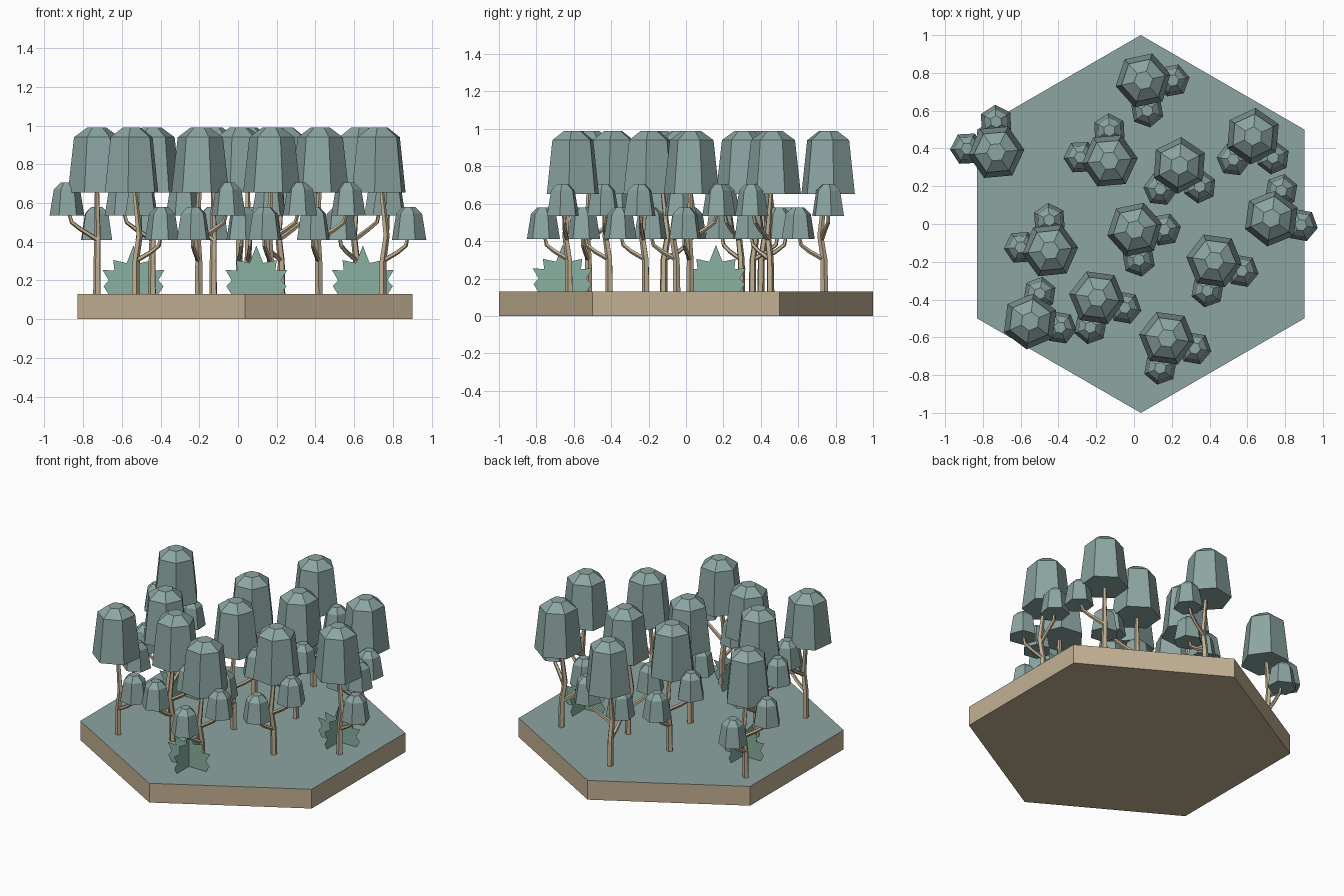
import bpy, bmesh, math
from mathutils import Vector, Matrix

if "Cube" in bpy.data.objects:
    bpy.data.objects.remove(bpy.data.objects["Cube"])


def material(name, rgb):
    m = bpy.data.materials.new(name)
    m.diffuse_color = (*rgb, 1)
    m.use_nodes = True
    m.node_tree.nodes["Principled BSDF"].inputs["Base Color"].default_value = m.diffuse_color
    return m


TEAL = material("muted teal", (0.262, 0.378, 0.362))
TAN = material("pale wood", (0.54, 0.435, 0.292))
GREEN = material("bush green", (0.25, 0.44, 0.35))
GROUND = 0.13


def finish(bm, name, mats, recalc=True):
    if recalc:
        bmesh.ops.recalc_face_normals(bm, faces=bm.faces)
    me = bpy.data.meshes.new(name)
    bm.to_mesh(me)
    bm.free()
    for m in mats:
        me.materials.append(m)
    ob = bpy.data.objects.new(name, me)
    bpy.context.collection.objects.link(ob)
    return ob


def loft(bm, rings):
    """Skin a list of equal-sized point rings and close both ends."""
    rings = [[bm.verts.new(p) for p in r] for r in rings]
    n = len(rings[0])
    for a, b in zip(rings, rings[1:]):
        for i in range(n):
            j = (i + 1) % n
            bm.faces.new((a[i], a[j], b[j], b[i]))
    bm.faces.new(rings[0][::-1])
    bm.faces.new(rings[-1])


def ring(c, r, n, turn=0.0):
    return [Vector((c[0] + r * math.cos(turn + i * math.tau / n),
                    c[1] + r * math.sin(turn + i * math.tau / n), c[2])) for i in range(n)]


def tube(bm, pts, radii, n=5):
    pts = [Vector(p) for p in pts]
    rings = []
    for i, p in enumerate(pts):
        d = pts[min(i + 1, len(pts) - 1)] - pts[max(i - 1, 0)]
        q = Vector((0, 0, 1)).rotation_difference(d.normalized())
        rings.append([p + q @ v for v in ring((0, 0, 0), radii[i], n)])
    loft(bm, rings)


def canopy(bm, x, y, profile, turn):
    loft(bm, [ring((x, y, z), r, 6, turn) for r, z in profile])


# Hexagonal ground tile: teal top, wooden sides
bm = bmesh.new()
loft(bm, [ring((0.036, 0, z), 1.0, 6, math.pi / 6) for z in (0, GROUND)])
bmesh.ops.recalc_face_normals(bm, faces=bm.faces)
for f in bm.faces:
    f.material_index = 1 if f.normal.z > 0.5 else 0
finish(bm, "ground_tile", [TAN, TEAL])

# Trees: x, y, heading of the upper branch in degrees
TREES = [(0.05, 0.76, 0), (0.63, 0.465, -47), (-0.73, 0.38, 173), (-0.13, 0.335, 173),
         (0.24, 0.31, -46), (0.727, 0.03, 70), (0.005, -0.03, 0), (-0.445, -0.14, 174),
         (0.425, -0.195, -20), (-0.195, -0.39, -20), (-0.55, -0.515, 71), (0.175, -0.605, -20)]
LARGE = [(0.15, 0.653), (0.118, 0.94), (0.05, 0.99)]
SMALL = [(0.09, 0.0), (0.068, 0.135), (0.032, 0.17)]

for k, (x, y, a) in enumerate(TREES):
    M = Matrix.Translation((x, y, 0)) @ Matrix.Rotation(math.radians(a), 4, "Z")
    # Trunk with two crooked branches
    bm = bmesh.new()
    tube(bm, [(0, -0.02, GROUND - 0.01), (0, -0.022, 0.3), (0, -0.042, 0.43), (0, -0.015, 0.67)],
         [0.021, 0.019, 0.017, 0.012])
    tube(bm, [(0, -0.035, 0.41), (0.085, -0.015, 0.465), (0.13, 0, 0.50), (0.145, 0, 0.55)],
         [0.013, 0.012, 0.011, 0.009])
    tube(bm, [(0, -0.02, 0.30), (0.008, -0.10, 0.345), (0.012, -0.145, 0.38), (0.015, -0.155, 0.43)],
         [0.013, 0.012, 0.011, 0.009])
    bm.transform(M)
    finish(bm, f"tree_trunk_{k + 1}", [TAN])
    # One large and two small crowns
    bm = bmesh.new()
    canopy(bm, 0, 0, LARGE, math.radians(12))
    canopy(bm, 0.155, 0, [(r, z + 0.535) for r, z in SMALL], math.radians(10))
    canopy(bm, 0.02, -0.16, [(r, z + 0.41) for r, z in SMALL], math.radians(-20))
    bm.transform(M)
    finish(bm, f"tree_crowns_{k + 1}", [TEAL])

# Bushes: two crossed flat spiky leaves each
HALF = [(0, 0.25), (0.035, 0.16), (0.105, 0.175), (0.098, 0.12), (0.16, 0.125),
        (0.128, 0.07), (0.155, 0.04), (0.13, 0.0)]
outline = HALF + [(-u, z) for u, z in HALF[:0:-1]]
for k, (x, y) in enumerate([(0.095, -0.66), (0.645, 0.16), (-0.54, 0.16)]):
    bm = bmesh.new()
    for dx, dy in ((1, 0), (0, 1)):
        rim = [bm.verts.new((x + u * dx, y + u * dy, GROUND + z)) for u, z in outline]
        mid = bm.verts.new((x, y, GROUND + 0.03))
        for i in range(len(rim)):
            bm.faces.new((mid, rim[i], rim[(i + 1) % len(rim)]))
    finish(bm, f"bush_{k + 1}", [GREEN], recalc=False)
